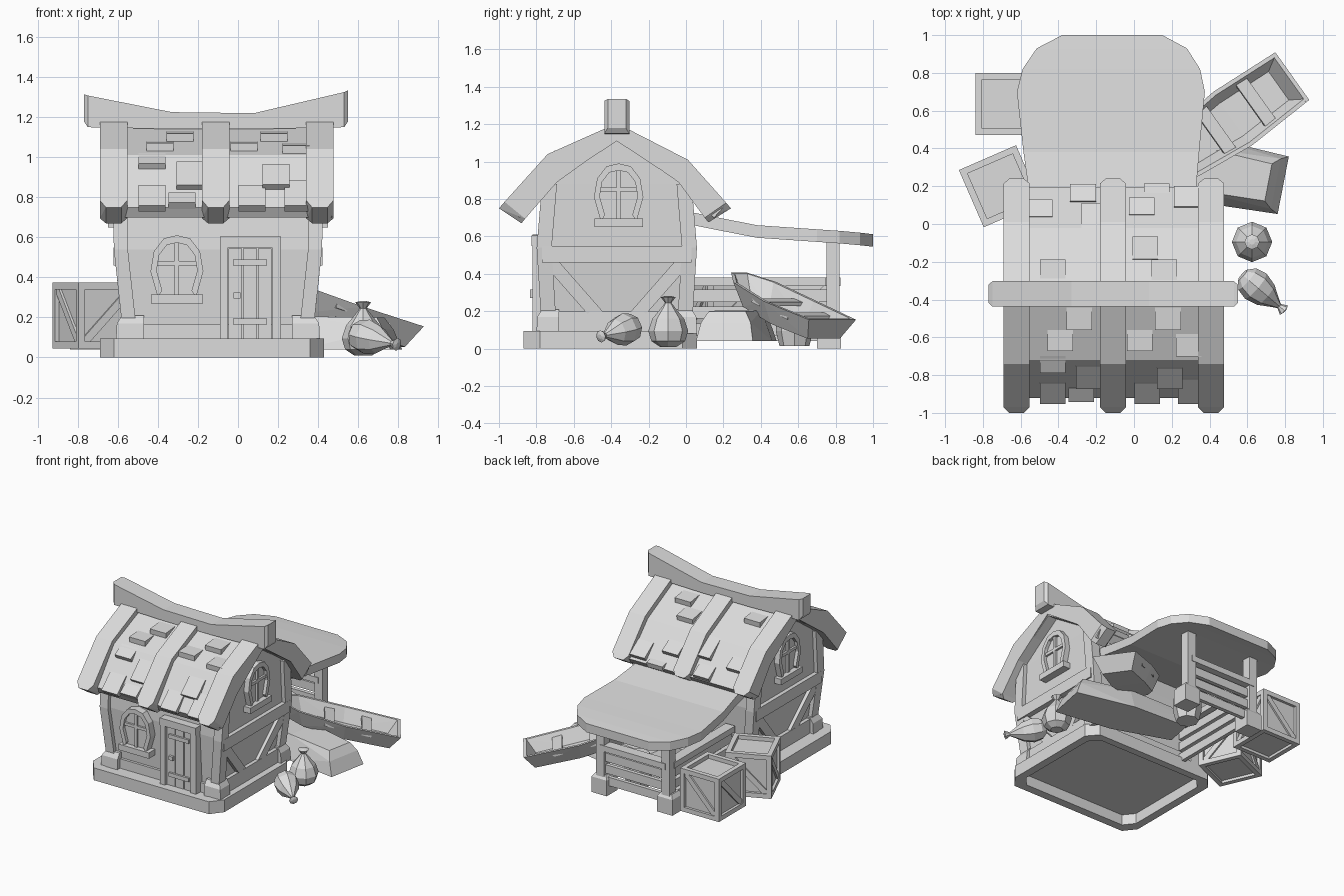
import bpy, bmesh, math
from mathutils import Vector, Matrix

if "Cube" in bpy.data.objects:
    bpy.data.objects.remove(bpy.data.objects["Cube"])

mat = bpy.data.materials.new("pale_grey")
mat.use_nodes = True
grey = (0.72, 0.72, 0.72, 1)
mat.diffuse_color = grey
mat.node_tree.nodes["Principled BSDF"].inputs["Base Color"].default_value = grey


def make(name, hulls, matrix=Matrix()):
    """One object out of several convex pieces, each given by its corner points."""
    me = bpy.data.meshes.new(name)
    for pts in hulls:
        bm = bmesh.new()
        vs = [bm.verts.new(p) for p in pts]
        bmesh.ops.remove_doubles(bm, verts=vs, dist=0.0001)
        bmesh.ops.convex_hull(bm, input=bm.verts[:])
        bmesh.ops.delete(bm, geom=[v for v in bm.verts if not v.link_faces], context='VERTS')
        bmesh.ops.dissolve_limit(bm, angle_limit=0.01, verts=bm.verts[:], edges=bm.edges[:])
        bmesh.ops.recalc_face_normals(bm, faces=bm.faces[:])
        bm.from_mesh(me)
        bm.to_mesh(me)
        bm.free()
    me.materials.append(mat)
    ob = bpy.data.objects.new(name, me)
    ob.matrix_world = matrix
    bpy.context.collection.objects.link(ob)


def box(x0, x1, y0, y1, z0, z1):
    return [(x, y, z) for x in (x0, x1) for y in (y0, y1) for z in (z0, z1)]


def bar(p, q, w, d, up=(0, 0, 1)):
    p, q = Vector(p), Vector(q)
    t = (q - p).normalized()
    s = t.cross(Vector(up)).normalized()
    n = s.cross(t)
    return [e + s * a * w / 2 + n * b * d / 2 for e in (p, q) for a in (-1, 1) for b in (-1, 1)]


def pairs(seq):
    return list(zip(seq[:-1], seq[1:]))


def lerp(table, v):
    for (a, fa), (b, fb) in pairs(table):
        if v <= b:
            break
    return fa + (fb - fa) * (v - a) / (b - a)


def place(x, y, z, turn):
    return Matrix.Translation((x, y, z)) @ Matrix.Rotation(math.radians(turn), 4, 'Z')


CX, CY = -0.1, -0.37        # centre of the house
# Half sizes of the bulging house body by height
HX = [(0.08, 0.47), (0.54, 0.52), (0.88, 0.525)]
HY = [(0.08, 0.40), (0.52, 0.43), (0.88, 0.40)]

# Stone plinth ring with cut corners, and floor
plan = [(-0.69, -0.78), (-0.62, -0.87), (0.36, -0.87), (0.43, -0.78),
        (0.43, -0.02), (0.36, 0.06), (-0.62, 0.06), (-0.69, -0.02), (-0.69, -0.78)]
ring = []
for a, b in pairs(plan):
    inner = [(-0.13 + (x + 0.13) * 0.89, CY + (y - CY) * 0.87) for x, y in (a, b)]
    ring.append([(x, y, z) for x, y in (a, b, *inner) for z in (0, 0.095)])
make("plinth", ring)
make("floor", [box(-0.64, 0.38, -0.81, 0.03, 0.08, 0.092)])

# House body with gables
body = []
for (z0, x0), (z1, x1) in pairs(HX):
    body.append([(CX + sx * (x - 0.03), CY + sy * (lerp(HY, z) - 0.03), z)
                 for z, x in ((z0, x0), (z1, x1)) for sx in (-1, 1) for sy in (-1, 1)])
body.append([(CX + sx * 0.495, CY + sy, z) for sx in (-1, 1)
             for sy, z in ((-0.37, 0.88), (0.37, 0.88), (0, 1.14))])
make("house_walls", body)

# Corner posts and their footings
posts, feet = [], []
for sx in (-1, 1):
    for sy in (-1, 1):
        for (z0, x0), (z1, x1) in pairs(HX):
            posts.append([(CX + sx * (x - i), CY + sy * (lerp(HY, z) - j), z)
                          for z, x in ((z0, x0), (z1, x1)) for i in (0, 0.07) for j in (0, 0.08)])
        feet.append([(CX + sx * i, CY + sy * j, z) for z, o in ((0.08, 0.51), (0.17, 0.505), (0.21, 0.48))
                     for i in (o, 0.37) for j in (o - 0.08, 0.31)])
make("corner_posts", posts)
make("post_footings", feet)

# Timber beams and braces
beams = [box(CX - 0.45, CX + 0.45, CY + s * 0.36, CY + s * 0.395, 0.08, 0.165) for s in (-1, 1)]
for sx in (-1, 1):
    out = (sx, 0, 0)

    def on_gable(y, z):
        return (CX + sx * (lerp(HX, z) - 0.025), CY + y, z)
    beams.append(bar(on_gable(-0.4, 0.505), on_gable(0.4, 0.505), 0.09, 0.06, out))
    beams.append(bar(on_gable(-0.38, 0.14), on_gable(0.38, 0.14), 0.12, 0.06, out))
    for s in (-1, 1):
        beams.append(bar(on_gable(s * 0.36, 0.47), on_gable(s * 0.07, 0.14), 0.07, 0.045, out))
make("timber_beams", beams)

# Roof: two bent slopes, given as inset of the sides and outer and inner outlines (y, z)
panel = [(0, (-0.92, 0.75), (-0.89, 0.70)), (0, (-0.72, 1.01), (-0.69, 0.90)), (0, (CY, 1.16), (CY, 1.11)),
         (0, (-0.02, 0.98), (-0.05, 0.90)), (0, (0.195, 0.75), (0.15, 0.70))]
rib = [(0.03, (-1.0, 0.75), (-0.88, 0.67)), (0, (-0.97, 0.785), (-0.86, 0.695)), (0, (-0.74, 1.04), (-0.69, 0.89)),
       (0, (CY, 1.205), (CY, 1.12)), (0, (0.01, 1.01), (-0.04, 0.89)),
       (0, (0.215, 0.78), (0.1, 0.7)), (0.03, (0.24, 0.75), (0.12, 0.675))]


def roof_strip(outline, x0, x1):
    return [[(x, y, z) for inset, o, i in pair for y, z in (o, i) for x in (x0 + inset, x1 - inset)]
            for pair in pairs(outline)]


make("roof_panels", roof_strip(panel, -0.67, 0.47))
for x in (-0.69, -0.18, 0.34):
    make("roof_rib", roof_strip(rib, x, x + 0.137))

# Raised wedge shingles: x centre, y of the upper and lower ends
top_line = [o for _, o, _ in panel]
shingles = []
for x, y0, y1 in [(-0.29, -0.44, -0.56), (-0.39, -0.56, -0.67), (-0.43, -0.69, -0.78), (-0.24, -0.74, -0.86),
                  (-0.43, -0.83, -0.94), (-0.28, -0.86, -0.93), (0.18, -0.44, -0.56), (0.29, -0.58, -0.70),
                  (0.03, -0.56, -0.67), (0.19, -0.75, -0.86), (0.07, -0.83, -0.94), (0.3, -0.81, -0.94),
                  (-0.43, -0.29, -0.19), (0.16, -0.3, -0.19), (0.06, -0.19, -0.07), (-0.5, 0.03, 0.12),
                  (-0.21, -0.04, 0.10), (-0.27, 0.11, 0.2), (0.04, 0.04, 0.13), (0.28, 0.08, 0.19),
                  (0.12, 0.16, 0.21)]:
    z0, z1 = lerp(top_line, y0), lerp(top_line, y1)
    shingles.append(bar((x, y0, z0 - 0.02), (x, y1, z1 + 0.02), 0.135, 0.04))
make("shingles", shingles)

# Sagging ridge beam with chamfered ends
sections = []
for x, w, z0, z1 in [(-0.77, 0.048, 1.18, 1.315), (-0.75, 0.067, 1.15, 1.308), (-0.33, 0.067, 1.14, 1.225),
                     (0.08, 0.067, 1.14, 1.22), (0.53, 0.067, 1.15, 1.325), (0.55, 0.048, 1.18, 1.335)]:
    sections.append([(x, CY + s * w, z) for s in (-1, 1) for z in (z0, z1)])
make("ridge_beam", [a + b for a, b in pairs(sections)])

# Arched windows, built facing -y and turned into place
half = [(0.095, 0.03), (0.132, 0.16), (0.115, 0.26), (0.065, 0.325), (0, 0.34)]
arch = [(-x, z) for x, z in half] + half[-2::-1]
out = (0, 1, 0)
window = [[(x * k, y, 0.18 + (z - 0.18) * k) for x, z in pair for k in (1, 0.77) for y in (-0.04, 0.02)]
          for pair in pairs(arch)]
window.append([(x * 0.9, y, z * 0.95) for x, z in arch for y in (0.02, -0.015)])
window.append(bar((0, -0.01, 0.04), (0, -0.01, 0.32), 0.022, 0.04, out))
window.append(bar((-0.11, -0.01, 0.2), (0.11, -0.01, 0.2), 0.022, 0.04, out))
window.append(box(-0.13, 0.13, -0.055, 0.02, 0, 0.045))
for name, x, y, z, turn in [("front_window", -0.305, -0.78, 0.27, 0), ("left_window", 0.395, CY + 0.01, 0.65, 90),
                            ("right_window", -0.595, CY + 0.01, 0.65, -90)]:
    make(name, window, place(x, y, z, turn))

# Door with frame, planks, hinges and knob
make("door_frame", [box(-0.09, -0.05, -0.82, -0.74, 0.085, 0.6), box(0.17, 0.215, -0.82, -0.74, 0.085, 0.6),
                    box(-0.09, 0.215, -0.825, -0.74, 0.55, 0.605)])
make("door_planks", [box(x, x + 0.068, -0.795, -0.75, 0.085, 0.545) for x in (-0.047, 0.026, 0.099)])
make("door_fittings", [box(-0.025, 0.145, -0.81, -0.79, z, z + 0.03) for z in (0.165, 0.46)]
     + [box(-0.022, 0.012, -0.815, -0.79, 0.295, 0.325)])

# Rear canopy: y, left and right edge, top height
strips = [(0.0, -0.55, 0.32, 0.735), (0.2, -0.56, 0.33, 0.695), (0.38, -0.585, 0.345, 0.66),
          (0.7, -0.62, 0.375, 0.638), (0.82, -0.59, 0.35, 0.63), (0.93, -0.515, 0.28, 0.62), (1.0, -0.38, 0.15, 0.612)]
make("canopy", [[(x, y, z - t) for y, a, b, z in pair for x in (a, b) for t in (0, 0.067)]
                for pair in pairs(strips)])

# Stall under the canopy, open on one side: posts, footings and planks
posts, feet = [], []
for x in (-0.4, 0.16):
    posts.append(box(x - 0.035, x + 0.035, 0.75, 0.82, 0.05, 0.58))
    feet.append([(x + s * r, 0.765 + t * r, z) for r, z in ((0.065, 0), (0.065, 0.12), (0.045, 0.15))
                 for s in (-1, 1) for t in (-1, 1)])
planks = [box(-0.44, -0.36, 0.03, 0.77, 0.335, 0.38), box(-0.4, 0.16, 0.745, 0.825, 0.335, 0.38)]
for z in (0.07, 0.16, 0.25):
    planks += [box(-0.4, 0.16, 0.77, 0.8, z, z + 0.065), box(-0.415, -0.385, 0.03, 0.77, z, z + 0.065)]
make("stall_posts", posts)
make("stall_footings", feet)
make("stall_planks", planks)

# Crates: recessed box, edge bars and one diagonal per side
h, e = 0.165, 0.035
crate = [box(-h + 0.02, h - 0.02, -h + 0.02, h - 0.02, 0.02, 0.3)]
for s in (-1, 1):
    i, o = sorted((s * h, s * (h - e)))
    for z in (0, 0.33 - e):
        crate += [box(-h, h, i, o, z, z + e), box(i, o, -h, h, z, z + e)]
    for t in (-1, 1):
        j, k = sorted((t * h, t * (h - e)))
        crate.append(box(i, o, j, k, 0, 0.33))
    crate.append(bar((-0.14, s * 0.148, 0.02), (0.14, s * 0.148, 0.31), 0.04, 0.02, (0, 1, 0)))
    crate.append(bar((s * 0.148, -0.14, 0.02), (s * 0.148, 0.14, 0.31), 0.04, 0.02, (1, 0, 0)))
make("crate", crate, place(-0.675, 0.635, 0.04, 0))
make("turned_crate", crate, place(-0.71, 0.2, 0.045, 23.5))

# Rowing boat leaning under the canopy: along, half width, rim height, floor position along
stations = [(0, 0.155, 0, 0.05), (0.4, 0.175, -0.01, 0.38), (0.74, 0.143, 0, 0.68), (0.9, 0.05, 0.01, 0.8)]


def boat_edge(st, s, t):
    u, w, z, ub = st
    return [(u, s * (w - t), z), (ub, s * (w * 0.68 - t), z - 0.12)]


boat = []
for a, b in pairs(stations):
    for s in (-1, 1):
        boat.append([p for st in (a, b) for t in (0, 0.022) for p in boat_edge(st, s, t)])
    boat.append([(ub, s * w * 0.68, z - d) for u, w, z, ub in (a, b) for s in (-1, 1) for d in (0.12, 0.1)])
for st, step in ((stations[0], 0.022), (stations[-1], -0.022)):
    boat.append([(x + d, y, z) for s in (-1, 1) for x, y, z in boat_edge(st, s, 0) for d in (0, step)])
boat += [box(u, u + 0.07, -0.15, 0.15, -0.055, -0.035) for u in (0.2, 0.47)]
make("rowing_boat", boat, place(0.838, 0.783, 0.155, 215.5) @ Matrix.Rotation(math.radians(-15.7), 4, 'Y'))

# Long upturned boat reaching in under the canopy
make("upturned_boat", [[(x, s * w, z) for s in (-1, 1) for x, w, z in
                        ((0, 0.155, 0), (-0.45, 0.175, 0), (-0.9, 0.11, 0), (-0.04, 0.135, 0.1), (-0.08, 0.1, 0.16),
                         (-0.45, 0.115, 0.165), (-0.8, 0.07, 0.15), (-0.86, 0.09, 0.08))]],
     place(0.79, 0.205, 0.04, -11))


def turned(outline):
    """Eight sided lathe shape from radius and height."""
    rings = [[(r * math.cos(i * math.pi / 4), r * math.sin(i * math.pi / 4), z) for i in range(8)]
             for r, z in outline]
    return [a + b for a, b in pairs(rings)]


# Barrel in the stall, and tied sacks
make("barrel", turned([(0.08, 0), (0.1, 0.08), (0.1, 0.17), (0.08, 0.25)]), place(0.0, 0.58, 0.015, 0))
sack = turned([(0.045, 0), (0.09, 0.03), (0.107, 0.085), (0.085, 0.15), (0.04, 0.205), (0.017, 0.235),
               (0.04, 0.265), (0.015, 0.272)])
make("standing_sack", sack, place(0.625, -0.095, 0.01, 0))
lean = Vector((0.2, -0.17, -0.05)).to_track_quat('Z', 'Y').to_matrix().to_4x4()
make("lying_sack", sack, place(0.575, -0.27, 0.12, 0) @ lean @ Matrix.Diagonal((0.82, 0.82, 1.1, 1)))
